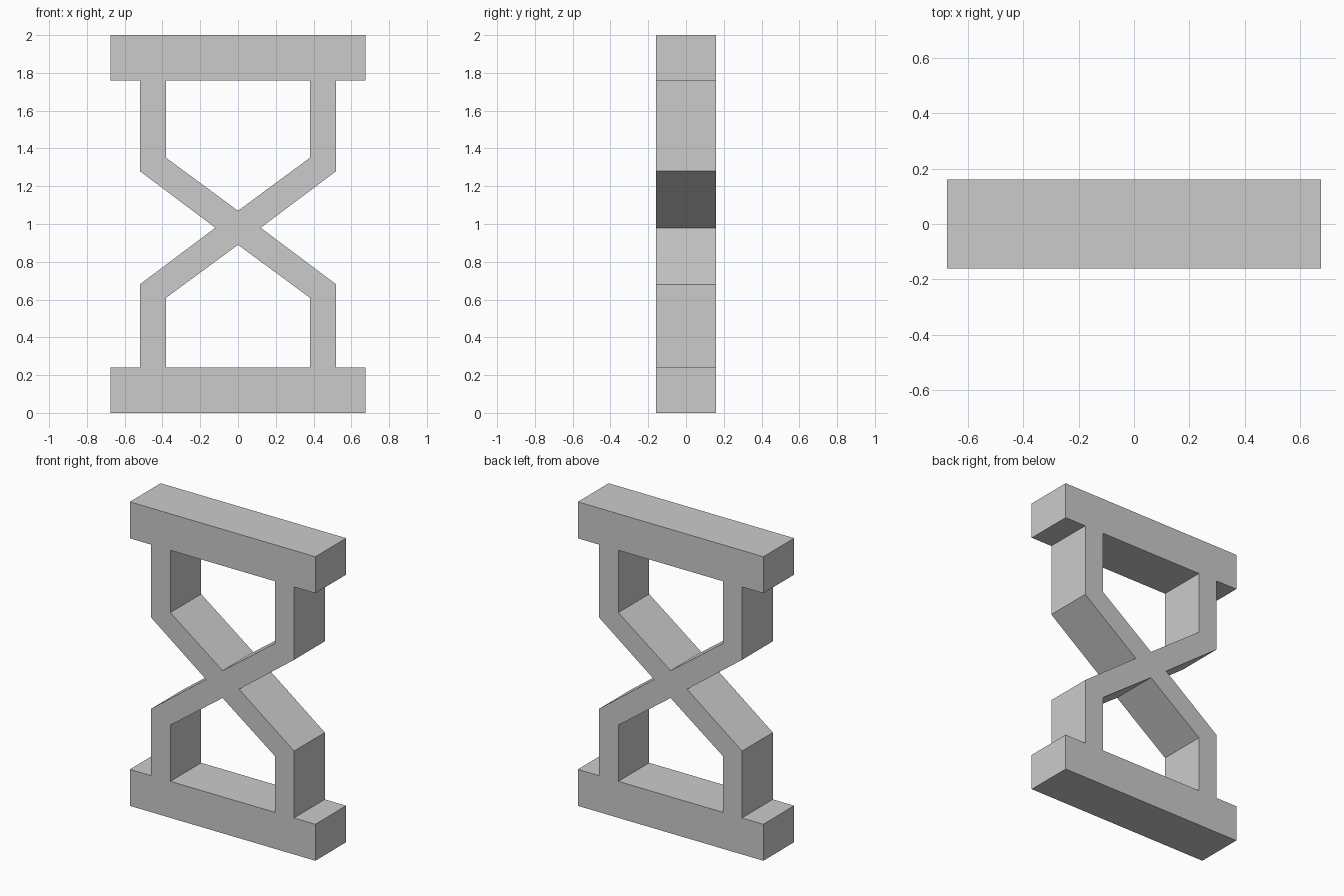
import bpy
import bmesh
from mathutils import Vector

cube = bpy.data.objects.get("Cube")
if cube:
    bpy.data.objects.remove(cube, do_unlink=True)

HALF_DEPTH = 0.16

# Right-hand half of each outline (x, z); the other half is mirrored
outer_half = [(0.675, 0), (0.675, 0.24), (0.52, 0.24), (0.52, 0.68), (0.12, 0.98),
              (0.52, 1.28), (0.52, 1.76), (0.675, 1.76), (0.675, 2)]
upper_opening = [(0, 1.07), (0.38, 1.35), (0.38, 1.76)]
lower_opening = [(0.38, 0.24), (0.38, 0.61), (0, 0.89)]


def mirrored_loop(half):
    return half + [(-x, z) for x, z in reversed(half) if x > 0]


def add_loop(bm, points):
    verts = [bm.verts.new((x, -HALF_DEPTH, z)) for x, z in points]
    return [bm.edges.new((v, verts[(i + 1) % len(verts)])) for i, v in enumerate(verts)]


# Grey material
grey = bpy.data.materials.new("grey")
grey.use_nodes = True
colour = (0.6, 0.6, 0.6, 1)
grey.diffuse_color = colour
for node in grey.node_tree.nodes:
    if node.type == 'BSDF_PRINCIPLED':
        node.inputs["Base Color"].default_value = colour

# Frame: fill the outline around its two openings, then extrude it back
bm = bmesh.new()
edges = []
for half in (outer_half, upper_opening, lower_opening):
    edges += add_loop(bm, mirrored_loop(half))
bmesh.ops.triangle_fill(bm, use_beauty=True, use_dissolve=False, edges=edges,
                        normal=Vector((0, -1, 0)))
result = bmesh.ops.extrude_face_region(bm, geom=bm.faces[:], use_keep_orig=True)
back = [g for g in result["geom"] if isinstance(g, bmesh.types.BMVert)]
bmesh.ops.translate(bm, verts=back, vec=(0, 2 * HALF_DEPTH, 0))
bmesh.ops.recalc_face_normals(bm, faces=bm.faces[:])

mesh = bpy.data.meshes.new("hourglass_frame")
bm.to_mesh(mesh)
bm.free()
mesh.materials.append(grey)
frame = bpy.data.objects.new("hourglass_frame", mesh)
bpy.context.scene.collection.objects.link(frame)
